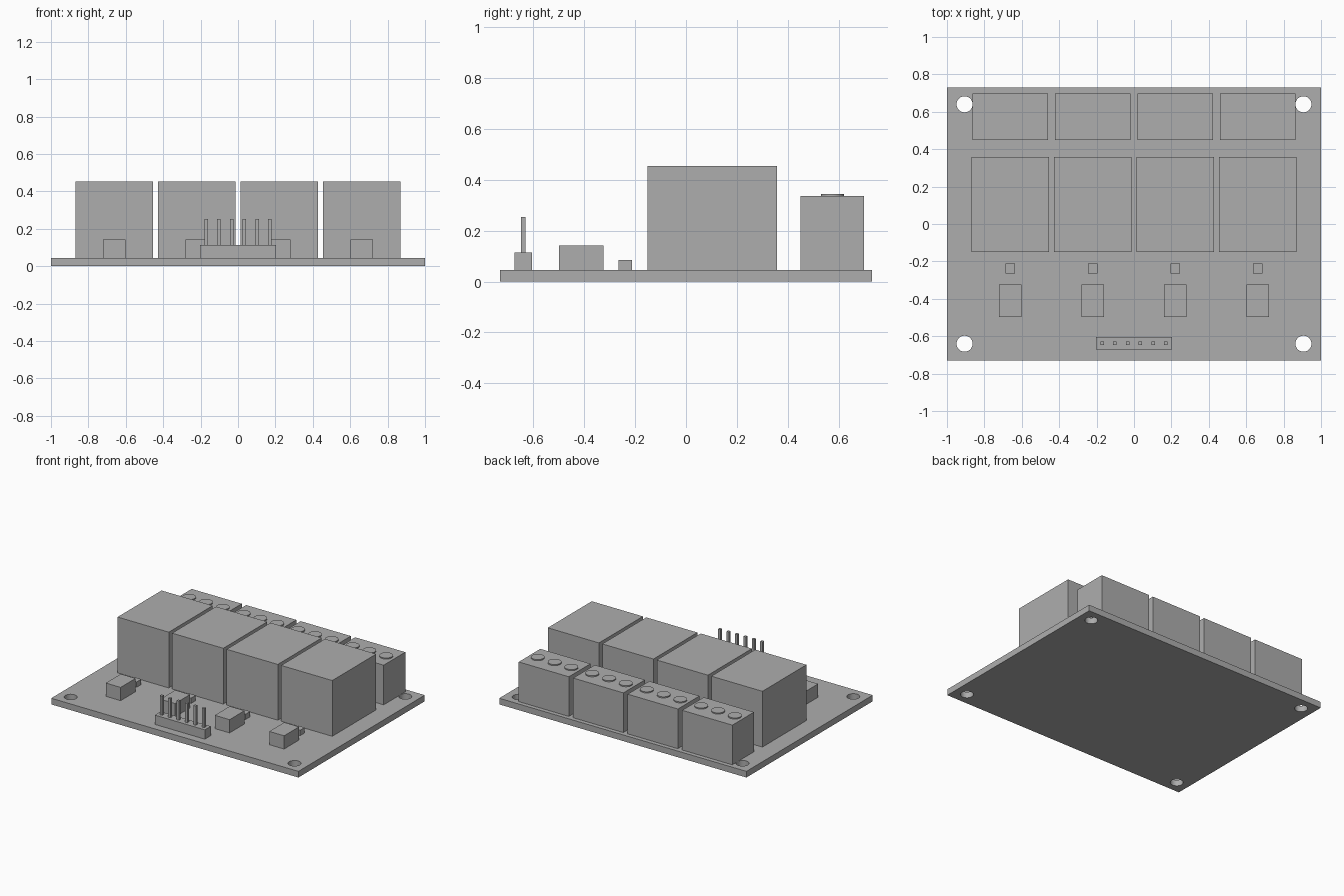
import bpy
import math

default = bpy.data.objects.get("Cube")
if default:
    bpy.data.objects.remove(default, do_unlink=True)

# Single plain material
GREY = (0.42, 0.42, 0.42, 1.0)
grey = bpy.data.materials.new("plain grey")
grey.use_nodes = True
grey.diffuse_color = GREY
grey.node_tree.nodes["Principled BSDF"].inputs["Base Color"].default_value = GREY

BOARD_TOP = 0.045
CHANNELS = 4
PITCH = 0.441


def finish(name):
    obj = bpy.context.object
    obj.name = name
    obj.data.materials.append(grey)
    return obj


def box(name, x, y, width, depth, bottom, top):
    """Box centred on x, y, spanning bottom to top."""
    bpy.ops.mesh.primitive_cube_add(size=1, location=(x, y, (bottom + top) / 2))
    obj = finish(name)
    obj.scale = (width, depth, top - bottom)
    bpy.ops.object.transform_apply(location=False, rotation=False, scale=True)
    return obj


def disc(name, x, y, radius, bottom, top):
    """Upright cylinder with smooth sides and sharp rims."""
    bpy.ops.mesh.primitive_cylinder_add(
        vertices=32, radius=radius, depth=top - bottom,
        location=(x, y, (bottom + top) / 2))
    obj = finish(name)
    bpy.ops.object.shade_smooth_by_angle(angle=math.radians(30))
    return obj


# Circuit board with four mounting holes
board = box("circuit_board", 0, 0, 2, 1.46, 0, BOARD_TOP)
for x in (-0.906, 0.906):
    for y in (-0.64, 0.64):
        cutter = disc("hole_cutter", x, y, 0.043, -0.1, 0.1)
        cutter.hide_render = True
        cut = board.modifiers.new("mounting_hole", "BOOLEAN")
        cut.object = cutter
        cut.solver = "EXACT"
        bpy.context.view_layer.objects.active = board
        bpy.ops.object.modifier_apply(modifier=cut.name)
        bpy.data.objects.remove(cutter, do_unlink=True)

# Repeated relay channels
for i in range(CHANNELS):
    x = (i - (CHANNELS - 1) / 2) * PITCH
    n = i + 1
    box(f"relay_{n}", x, 0.103, 0.414, 0.508, BOARD_TOP, 0.453)
    box(f"terminal_block_{n}", x, 0.574, 0.406, 0.25, BOARD_TOP, 0.335)
    for j in (-1, 0, 1):
        disc(f"terminal_screw_{n}_{j + 2}", x + j * 0.136, 0.574, 0.045, 0.33, 0.343)
    box(f"optocoupler_{n}", x, -0.411, 0.12, 0.173, BOARD_TOP, 0.142)
    box(f"indicator_light_{n}", x, -0.238, 0.053, 0.053, BOARD_TOP, 0.084)

# Pin header
PINS = 6
box("pin_header_base", 0, -0.638, 0.405, 0.068, BOARD_TOP, 0.113)
for i in range(PINS):
    x = (i - (PINS - 1) / 2) * 0.068
    box(f"header_pin_{i + 1}", x, -0.638, 0.019, 0.019, 0.1, 0.253)
